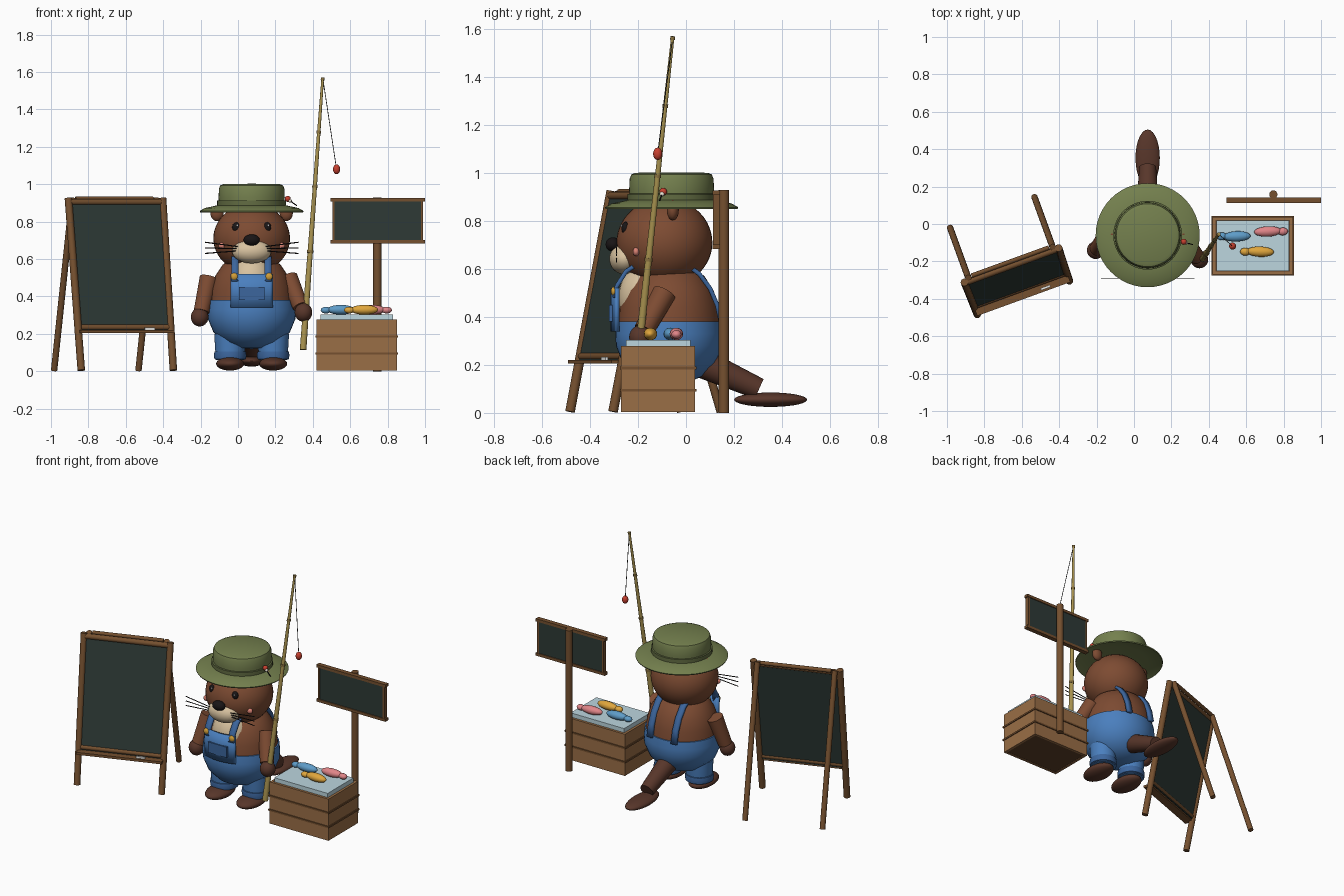
import bpy, bmesh, math
from mathutils import Vector, Matrix

if "Cube" in bpy.data.objects:
    bpy.data.objects.remove(bpy.data.objects["Cube"])

CX = 0.073  # character centre line
mats = {}


def paint(ob, hexa):
    if hexa not in mats:
        m = bpy.data.materials.new("paint_" + hexa)
        c = [int(hexa[i:i + 2], 16) / 255 for i in (0, 2, 4)]
        m.diffuse_color = [((v + .055) / 1.055) ** 2.4 if v > .04 else v / 12.92 for v in c] + [1]
        m.use_nodes = True
        m.node_tree.nodes["Principled BSDF"].inputs["Base Color"].default_value = m.diffuse_color
        mats[hexa] = m
    ob.data.materials.append(mats[hexa])


def finish(name, bm, col):
    me = bpy.data.meshes.new(name)
    bmesh.ops.recalc_face_normals(bm, faces=bm.faces)
    bm.to_mesh(me)
    bm.free()
    ob = bpy.data.objects.new(name, me)
    bpy.context.collection.objects.link(ob)
    paint(ob, col)
    return ob


def ball(name, c, r, col, rot=None, seg=28):
    bm = bmesh.new()
    M = Matrix.Translation(c) @ (rot or Matrix()) @ Matrix.Diagonal((*r, 1))
    bmesh.ops.create_uvsphere(bm, u_segments=seg, v_segments=seg * 2 // 3, radius=1, matrix=M)
    return finish(name, bm, col)


def tube(name, p, q, r1, col, r2=None, seg=16):
    p, q = Vector(p), Vector(q)
    d = q - p
    bm = bmesh.new()
    M = Matrix.Translation((p + q) / 2) @ d.to_track_quat('Z', 'Y').to_matrix().to_4x4()
    bmesh.ops.create_cone(bm, cap_ends=True, segments=seg, radius1=r1,
                          radius2=r1 if r2 is None else r2, depth=d.length, matrix=M)
    return finish(name, bm, col)


def box(name, c, s, col, rot=None):
    bm = bmesh.new()
    M = Matrix.Translation(c) @ (rot or Matrix()) @ Matrix.Diagonal((*s, 1))
    bmesh.ops.create_cube(bm, size=1, matrix=M)
    return finish(name, bm, col)


def lathe(name, prof, c, col, sy=1.0, seg=40):
    bm = bmesh.new()
    vs = [bm.verts.new((r, 0, z)) for r, z in prof]
    es = [bm.edges.new(e) for e in zip(vs, vs[1:])]
    bmesh.ops.spin(bm, geom=vs + es, cent=(0, 0, 0), axis=(0, 0, 1), angle=2 * math.pi, steps=seg)
    bmesh.ops.remove_doubles(bm, verts=bm.verts, dist=1e-4)
    bmesh.ops.transform(bm, matrix=Matrix.Translation((c[0], c[1], 0)) @ Matrix.Diagonal((1, sy, 1, 1)), verts=bm.verts)
    return finish(name, bm, col)


def sheet(name, rows, col, thick):
    bm = bmesh.new()
    g = [[bm.verts.new(p) for p in row] for row in rows]
    for a, b in zip(g, g[1:]):
        for i in range(len(a) - 1):
            bm.faces.new((a[i], a[i + 1], b[i + 1], b[i]))
    ob = finish(name, bm, col)
    m = ob.modifiers.new("thickness", 'SOLIDIFY')
    m.thickness, m.offset = thick, 0
    return ob


FUR, DARK, CREAM, DENIM, DEEP = "7D4B32", "58362A", "D9C3A0", "4A7FBE", "3C669E"
WOOD, SLATE, HAT, BLACK, RED = "75502F", "2E3A36", "74804E", "191516", "C8402F"
WOOD2, GOLD, BAMBOO = "9A6E46", "D3A03A", "A8924F"

# Body and dungarees
lathe("body", [(.225, .36), (.217, .44), (.195, .51), (.155, .57), (.09, .615), (0, .63)], (CX, -.07), FUR, .95)
lathe("trousers", [(0, .12), (.08, .125), (.15, .155), (.205, .21), (.234, .28), (.236, .33), (.231, .38), (.215, .38)],
      (CX, -.07), DENIM, .95)
ball("chest", (CX, -.17, .48), (.12, .112, .14), CREAM)
N = 8
sheet("bib", [[(CX + .11 * k / N, -.305 + 1.6 * (.11 * k / N) ** 2, z) for k in range(-N, N + 1)]
              for z in (.34, .43, .52)], DENIM, .018)
box("bib_pocket", (CX, -.313, .415), (.135, .014, .07), DEEP)

# Head
ball("head", (CX, -.09, .71), (.205, .2, .185), FUR, seg=40)
ball("muzzle", (CX, -.255, .642), (.105, .065, .065), CREAM)
ball("nose", (CX, -.305, .702), (.043, .03, .03), BLACK)

# Mirrored parts
for s, side in ((-1, "left"), (1, "right")):
    X = lambda d: CX + s * d
    ball(side + "_ear", (X(.185), -.055, .845), (.035, .025, .042), FUR)
    ball(side + "_eye", (X(.083), -.252, .77), (.021, .017, .027), BLACK)
    ball(side + "_eye_glint", (X(.083) + .006, -.269, .78), (.005, .004, .006), "F4F4F4", seg=12)
    ball(side + "_cheek", (X(.158), -.208, .672), (.02, .014, .018), "D98273")
    for i, (z0, z1) in enumerate(((.665, .69), (.655, .66), (.645, .63))):
        tube(f"{side}_whisker_{i}", (X(.06), -.29, z0), (X(.25), -.29, z1), .003, BLACK, seg=6)
    path = [(-.298, .48), (-.288, .53), (-.25, .59), (-.18, .635), (-.08, .645), (.0, .62), (.055, .58),
            (.1, .52), (.13, .45), (.147, .37)]
    sheet(side + "_strap", [[(X(.088 + w), y, z) for w in (-.019, .019)] for y, z in path], DEEP, .018)
    ball(side + "_button", (X(.093), -.302, .507), (.019, .011, .019), GOLD)
    lathe(side + "_trouser_leg", [(0, .06), (.075, .06), (.079, .1), (.085, .2), (0, .22)], (X(.115), -.08), DENIM)
    lathe(side + "_trouser_cuff", [(.07, .06), (.084, .065), (.087, .085), (.084, .105), (.07, .11)],
          (X(.115), -.08), DEEP)
    ball(side + "_foot", (X(.115), -.125, .04), (.075, .12, .036), DARK)

# Arms and hands
for side, a, b, h in (("left", (-.155, -.08, .5), (-.195, -.13, .32), (-.205, -.14, .29)),
                      ("right", (.27, -.09, .5), (.335, -.175, .345), (.35, -.19, .315))):
    tube(side + "_arm", a, b, .05, FUR, .042, 24)
    ball(side + "_hand", h, (.047, .047, .05), DARK)

# Tail
tube("tail_base", (CX, .06, .21), (CX, .305, .1), .062, DARK, .045, 24)
ball("tail_paddle", (CX, .353, .055), (.065, .152, .03), DARK)

# Hat with a small fly pinned on it
hc = (CX, -.06)
lathe("hat_brim", [(0, .872), (.18, .87), (.25, .858), (.275, .85), (.278, .857), (.25, .873), (.18, .888), (0, .89)],
      hc, HAT, seg=48)
lathe("hat_crown", [(.174, .88), (.177, .93), (.175, .975), (.168, .994), (.15, 1.001), (0, 1.003)], hc, HAT, seg=48)
lathe("hat_band", [(.176, .884), (.184, .886), (.184, .912), (.176, .914)], hc, "626C42", seg=48)
ball("hat_fly", (.266, -.095, .922), (.016, .016, .016), RED, seg=16)
ball("hat_fly_tip", (.278, -.1, .912), (.01, .01, .01), "EFE9DC", seg=12)
tube("hat_fly_hook", (.278, -.1, .912), (.315, -.11, .885), .003, BLACK, seg=6)

# Fishing rod, line and float
r0, r1 = Vector((.348, -.213, .115)), Vector((.453, -.055, 1.57))
tube("rod", r0, r1, .018, BAMBOO, .007)
d = (r1 - r0).normalized()
for i, t in enumerate((.13, .36, .6, .8, .995)):
    p, r = r0.lerp(r1, t), .021 - .011 * t
    tube(f"rod_joint_{i}", p - d * .007, p + d * .007, r, "8A7340")
f = Vector((.527, -.118, 1.08))
tube("line", r1, f, .002, "3A3A3A", seg=6)
ball("float", f, (.019, .019, .026), RED, seg=20)

# Crate: slatted sides, rim, ice and lures
x0, x1, y0, y1 = .42, .85, -.27, .038
cx, cy = (x0 + x1) / 2, (y0 + y1) / 2
box("crate_core", (cx, cy, .14), (x1 - x0 - .02, y1 - y0 - .02, .268), "5E4128")
for i in range(3):
    z = .047 + i * .0935
    for s in (-1, 1):
        box(f"crate_slat_x_{i}_{s}", (cx, cy + s * .146, z), (.43, .016, .088), WOOD2)
        box(f"crate_slat_y_{i}_{s}", (cx + s * .207, cy, z), (.016, .308, .088), WOOD2)
for z in (.094, .187):
    box("crate_band", (cx, cy, z), (.442, .32, .011), WOOD)
box("ice", (cx, cy, .286), (.39, .268, .034), "BCD6DF")
for name, x, y, s, col, a in (("blue", .55, -.066, 1, "5E9CC8", 2), ("pink", .715, -.04, -1, "E08588", 3),
                              ("yellow", .675, -.148, 1, "E0A63C", -2)):
    R = Matrix.Rotation(math.radians(a), 4, 'Z')
    ball(name + "_lure", (x, y, .329), (.074, .028, .026), col, R, 20)
    ball(name + "_lure_tail", (x - s * .08, y, .327), (.028, .021, .018), col, R, 16)

# Hanging sign on a post
tube("sign_post", (.745, .158, 0), (.745, .158, .93), .022, WOOD)
box("sign_board", (.747, .126, .807), (.47, .018, .22), SLATE)
for z in (.692, .918):
    box("sign_rail", (.747, .126, z), (.505, .03, .018), WOOD)
for x in (.51, .984):
    box("sign_stile", (x, .126, .805), (.012, .026, .22), WOOD)

# A-frame chalkboard, turned 20 degrees
a = math.radians(20)
U, F = Vector((math.cos(a), math.sin(a), 0)), Vector((math.sin(a), -math.cos(a), 0))


def E(u, n, z):
    return Vector((-.655, -.22, z)) + U * u + F * n


def lean(z):
    return .185 * (1 - z / .92)


for s in (-1, 1):
    tube(f"easel_front_leg_{s}", E(s * .262, .185, .005), E(s * .268, 0, .925), .02, WOOD)
    tube(f"easel_back_leg_{s}", E(s * .24, -.3, .005), E(s * .24, -.015, .925), .017, WOOD)
up = (E(0, 0, .92) - E(0, .185, 0)).normalized()
R = Matrix((U, up.cross(U), up)).transposed().to_4x4()
box("easel_board", E(0, lean(.56), .56), (.5, .018, .7), SLATE, R)
tube("easel_top_rail", E(-.27, lean(.9), .905), E(.27, lean(.9), .905), .017, WOOD)
tube("easel_back_rail", E(-.22, -.02, .922), E(.22, -.02, .922), .012, WOOD)
tube("easel_bottom_rail", E(-.265, lean(.23), .235), E(.265, lean(.23), .235), .015, WOOD)
box("easel_tray", E(0, .165, .213), (.53, .055, .016), WOOD, Matrix.Rotation(a, 4, 'Z'))
box("chalk", E(.13, .175, .227), (.055, .012, .012), "F0F0EC", Matrix.Rotation(a, 4, 'Z'))

# Smooth shading with crisp edges
bpy.ops.object.select_all(action='SELECT')
bpy.context.view_layer.objects.active = bpy.data.objects["body"]
bpy.ops.object.shade_smooth_by_angle(angle=math.radians(40))
